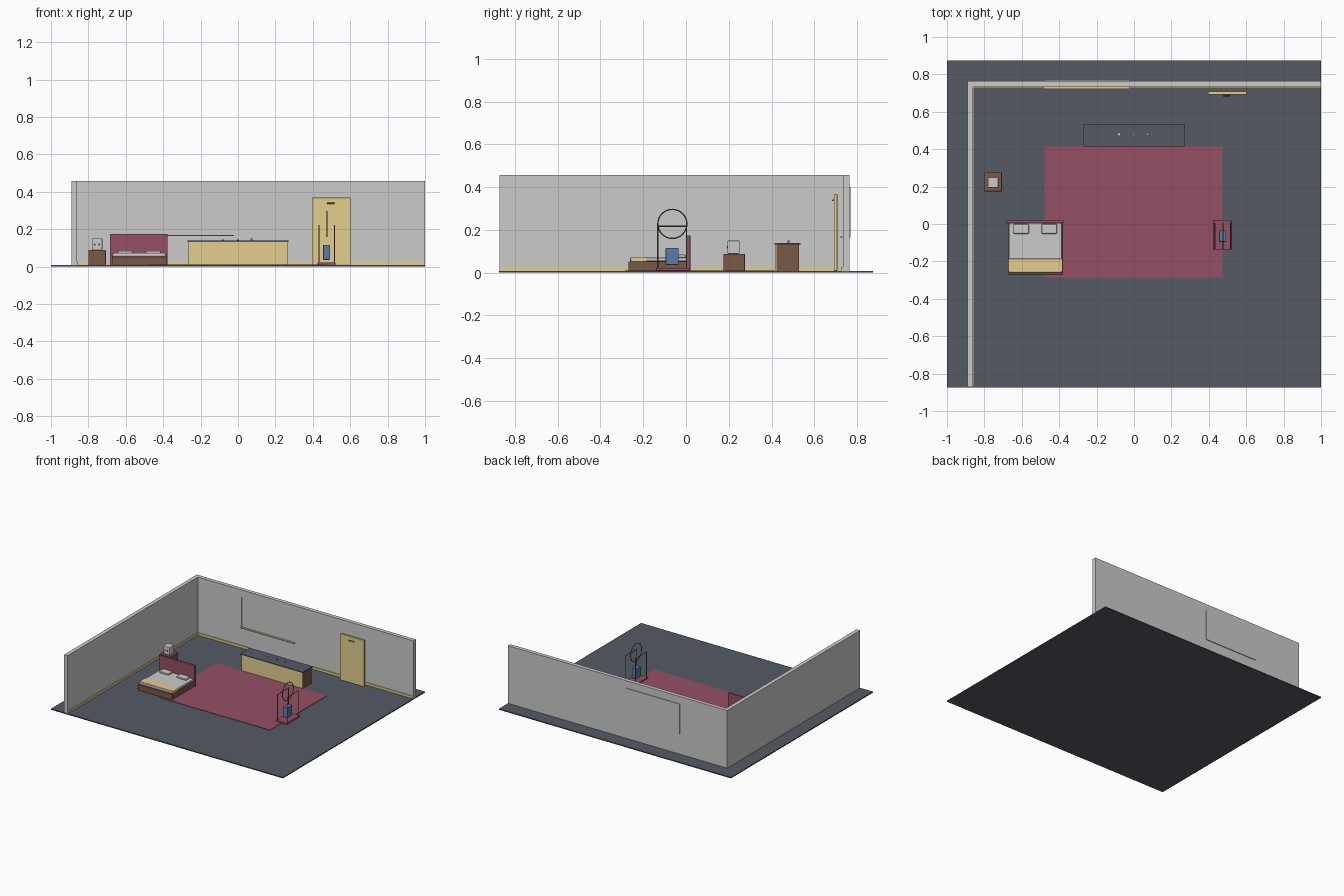
import bpy, math

COLORS = {
    "slate": (0.09, 0.105, 0.13, 1), "red": (0.3, 0.08, 0.13, 1),
    "yellow": (0.78, 0.62, 0.27, 1), "brown": (0.2, 0.1, 0.06, 1),
    "blue": (0.1, 0.2, 0.4, 1), "dark": (0.05, 0.05, 0.06, 1),
    "bronze": (0.22, 0.16, 0.07, 1),
}
MATS = {}
for key, col in COLORS.items():
    MATS[key] = bpy.data.materials.new(key)
    MATS[key].diffuse_color = col


def finish(o, name, mat):
    o.name = name
    if mat:
        o.data.materials.append(MATS[mat])
    return o


def box(name, x0, x1, y0, y1, z0, z1, mat=None, bevel=0.0):
    bpy.ops.mesh.primitive_cube_add(size=1, location=((x0 + x1) / 2, (y0 + y1) / 2, (z0 + z1) / 2))
    o = bpy.context.object
    o.scale = (x1 - x0, y1 - y0, z1 - z0)
    bpy.ops.object.transform_apply(location=False, rotation=False, scale=True)
    if bevel:
        m = o.modifiers.new("bevel", 'BEVEL')
        m.width = bevel
        m.segments = 2
    return finish(o, name, mat)


def rod(name, x, y, z, r, length, mat, axis='Z'):
    rot = {'X': (0, math.pi / 2, 0), 'Y': (math.pi / 2, 0, 0), 'Z': (0, 0, 0)}[axis]
    bpy.ops.mesh.primitive_cylinder_add(vertices=12, radius=r, depth=length, location=(x, y, z), rotation=rot)
    bpy.ops.object.shade_smooth_by_angle()
    return finish(bpy.context.object, name, mat)


F = 0.008   # floor top
H = 0.457   # wall top

# Floor and rug
box("floor", -1, 1, -0.875, 0.875, 0, F, "slate")
box("rug", -0.478, 0.474, -0.285, 0.415, F, F + 0.003, "red")

# Walls around the window opening
box("left_wall", -0.89, -0.86, -0.872, 0.764, F, H)
box("back_wall_left", -0.86, -0.482, 0.734, 0.764, F, H)
box("back_wall_right", -0.025, 1, 0.734, 0.764, F, H)
box("wall_below_window", -0.482, -0.025, 0.734, 0.764, F, 0.165)
box("wall_above_window", -0.482, -0.025, 0.734, 0.764, 0.4, H)
box("window_pane", -0.482, -0.025, 0.74, 0.77, 0.165, 0.4)
box("window_sill", -0.484, -0.022, 0.722, 0.736, 0.163, 0.17, "yellow")

# Baseboards
box("back_baseboard", -0.86, 1, 0.727, 0.734, F, 0.026, "yellow")
box("left_baseboard", -0.86, -0.855, -0.872, 0.734, F, 0.026, "yellow")

# Door
box("door", 0.395, 0.602, 0.692, 0.708, F, 0.368, "yellow", 0.003)
rod("door_handle", 0.496, 0.687, 0.338, 0.004, 0.04, "bronze", 'X')
for x in (0.48, 0.512):
    rod("handle_stub", x, 0.69, 0.338, 0.003, 0.008, "bronze", 'Y')

# Counter
box("counter_body", -0.262, 0.262, 0.424, 0.528, F, 0.132, "brown")
box("counter_front", -0.264, 0.264, 0.418, 0.424, F, 0.132, "yellow")
box("counter_top", -0.27, 0.27, 0.415, 0.535, 0.132, 0.139, "slate")
for x, h, m in ((-0.08, 0.006, None), (0.0, 0.006, "blue"), (0.072, 0.012, "yellow")):
    rod("counter_ornament", x, 0.48, 0.139 + h / 2, 0.006, h, m)

# Bed
box("bed_base", -0.674, -0.38, -0.27, 0.008, F, 0.053, "brown", 0.003)
box("mattress", -0.669, -0.385, -0.262, 0.005, 0.053, 0.07, None, 0.005)
box("blanket_band", -0.673, -0.381, -0.255, -0.185, 0.052, 0.073, "yellow", 0.003)
box("headboard", -0.685, -0.376, 0.004, 0.02, F, 0.174, "red", 0.003)
for x in (-0.603, -0.453):
    box("pillow", x - 0.042, x + 0.042, -0.053, 0.0, 0.068, 0.084, None, 0.007)

# Nightstand and clock
box("nightstand", -0.8, -0.707, 0.175, 0.275, F, 0.088, "brown", 0.002)
box("clock_body", -0.781, -0.725, 0.194, 0.251, 0.088, 0.15, None, 0.004)
for x in (-0.765, -0.742):
    box("clock_mark", x - 0.004, x + 0.004, 0.192, 0.195, 0.112, 0.124, "dark")

# Stand with four posts, ring and hanging block
box("stand_base", 0.426, 0.52, -0.14, 0.02, F, 0.022, "red", 0.003)
for y in (-0.132, 0.003):
    for x in (0.433, 0.517):
        rod("stand_post", x, y, 0.122, 0.0025, 0.2, "bronze")
for x in (0.433, 0.517):
    rod("stand_bar", x, -0.064, 0.217, 0.0025, 0.137, "bronze", 'Y')
bpy.ops.mesh.primitive_torus_add(major_radius=0.068, minor_radius=0.003, major_segments=32,
                                 minor_segments=8, location=(0.475, -0.064, 0.228),
                                 rotation=(0, math.pi / 2, 0))
bpy.ops.object.shade_smooth_by_angle()
finish(bpy.context.object, "stand_ring", "bronze")
box("stand_block", 0.455, 0.492, -0.095, -0.034, 0.036, 0.116, "blue", 0.003)
